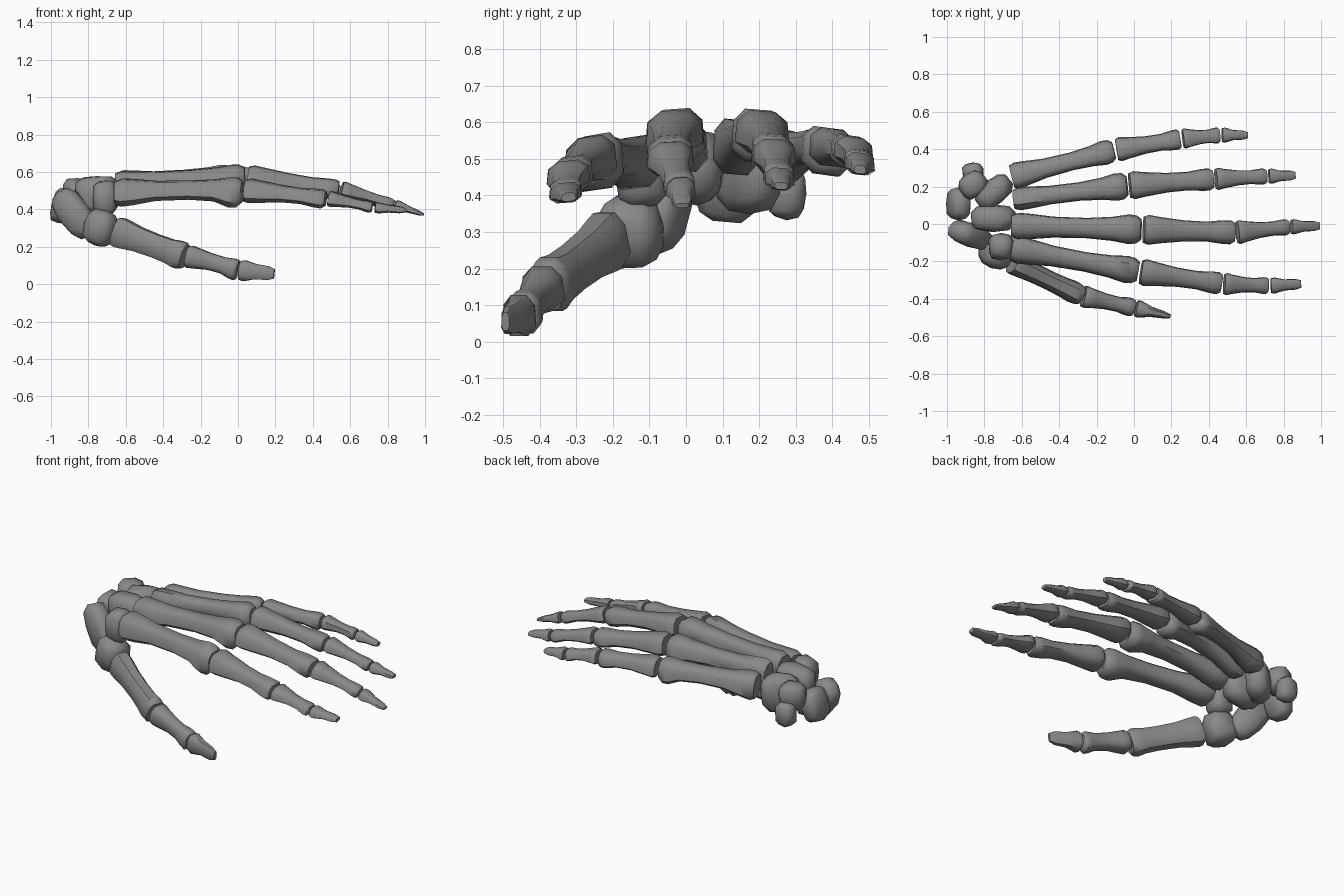
import bpy, bmesh, math, random
from mathutils import Vector, Euler

default = bpy.data.objects.get("Cube")
if default:
    bpy.data.objects.remove(default, do_unlink=True)

random.seed(4)
SIDES = 8
GAP = 0.007

# Shape along a bone: position, width factor, height factor, dorsal lift
METACARPAL = [(0, .85, .85, 0), (.05, 1, 1, 0), (.14, .94, .92, .02), (.32, .76, .7, .14),
              (.58, .72, .66, .2), (.78, .84, .76, .14), (.9, 1.02, 1.04, -.04),
              (.96, .96, 1.02, -.05), (1, .7, .74, -.03)]
THUMB_BASE = [(t, (1 + w) / 2, (1 + h) / 2, 0) for t, w, h, lift in METACARPAL]
PHALANX = [(0, .88, .74, .12), (.06, 1.03, .86, .12), (.18, .93, .82, .12), (.45, .78, .7, .16),
           (.7, .78, .72, .1), (.87, .96, .92, 0), (.96, 1, .97, -.04), (1, .82, .8, -.02)]
TIP = [(0, .88, .88, 0), (.12, 1.03, 1.03, 0), (.45, .82, .86, .03),
       (.82, .95, .95, 0), (1, .75, .7, 0)]

# Dark bone grey
bone_grey = bpy.data.materials.new("bone_grey")
bone_grey.use_nodes = True
GREY = (.25, .25, .25, 1)
bone_grey.diffuse_color = GREY
bone_grey.node_tree.nodes["Principled BSDF"].inputs["Base Color"].default_value = GREY


def finish(bm, name):
    bmesh.ops.recalc_face_normals(bm, faces=bm.faces)
    mesh = bpy.data.meshes.new(name)
    bm.to_mesh(mesh)
    bm.free()
    mesh.materials.append(bone_grey)
    obj = bpy.data.objects.new(name, mesh)
    bpy.context.collection.objects.link(obj)
    bpy.ops.object.select_all(action='DESELECT')
    obj.select_set(True)
    bpy.context.view_layer.objects.active = obj
    bpy.ops.object.shade_smooth_by_angle(angle=math.radians(50))


def squared(value, power):
    return math.copysign(abs(value) ** power, value)


def long_bone(name, start, end, profile, roll):
    """Loft a rounded-square section, rolled about its axis, between two joints."""
    a, b = Vector(start[:3]), Vector(end[:3])
    along = (b - a).normalized()
    a, b = a + along * GAP, b - along * GAP
    side = Vector((0, 0, 1)).cross(along).normalized()
    up = along.cross(side)
    bm = bmesh.new()
    rings = []
    for t, wide, high, lift in profile:
        w = (start[3] + (end[3] - start[3]) * t) * wide / 2
        h = (start[4] + (end[4] - start[4]) * t) * high / 2
        centre = a.lerp(b, t) + up * h * lift
        ring = []
        for i in range(SIDES):
            angle = math.tau * (i + .5) / SIDES
            x, z = squared(math.cos(angle), .72), squared(math.sin(angle), .72)
            # the palm side is a little wider than the back
            z += x * math.tan(math.radians(roll))
            ring.append(bm.verts.new(centre + side * x * w * (1 - .08 * z) + up * z * h))
        rings.append(ring)
    for r, s in zip(rings, rings[1:]):
        for i in range(SIDES):
            j = (i + 1) % SIDES
            bm.faces.new((r[i], r[j], s[j], s[i]))
    bm.faces.new(rings[0])
    bm.faces.new(rings[-1])
    finish(bm, name)


def digit(name, roll, first, joints):
    """Chain of bones from the wrist to the fingertip."""
    count = len(joints) - 1
    labels = ["metacarpal", "proximal_bone", "middle_bone"][:count - 1] + ["tip_bone"]
    profiles = [first] + [PHALANX] * (count - 2) + [TIP]
    for k in range(count):
        long_bone(f"{name}_{labels[k]}", joints[k], joints[k + 1], profiles[k], roll)


def wrist_bone(name, centre, size, tilt=0, turn=0):
    """Chunky, slightly irregular pebble."""
    bm = bmesh.new()
    bmesh.ops.create_icosphere(bm, subdivisions=2, radius=1)
    rotation = Euler((0, math.radians(tilt), math.radians(turn))).to_matrix()
    for v in bm.verts:
        p = Vector([squared(c, .7) * s / 2 for c, s in zip(v.co, size)])
        v.co = Vector(centre) + rotation @ (p * random.uniform(.93, 1.03))
    finish(bm, name)


# Digits: each joint is x, y, z, width, height
digit("thumb", 0, THUMB_BASE, [
    (-.655, -.205, .285, .125, .17), (-.28, -.385, .145, .12, .15),
    (.005, -.45, .075, .1, .12), (.2, -.495, .055, .03, .075)])
digit("index_finger", 8, METACARPAL, [
    (-.66, -.13, .49, .15, .15), (.03, -.255, .495, .145, .155),
    (.475, -.32, .455, .12, .1), (.725, -.33, .41, .09, .06),
    (.9, -.32, .395, .055, .035)])
digit("middle_finger", 4, METACARPAL, [
    (-.66, -.01, .53, .145, .15), (.045, -.03, .57, .16, .15),
    (.545, -.045, .505, .13, .11), (.835, -.015, .425, .085, .065),
    (1, -.01, .37, .05, .02)])
digit("ring_finger", -4, METACARPAL, [
    (-.65, .13, .53, .125, .16), (-.03, .205, .57, .15, .145),
    (.43, .24, .515, .12, .1), (.715, .255, .45, .085, .065),
    (.87, .26, .425, .05, .03)])
digit("little_finger", -8, METACARPAL, [
    (-.66, .25, .51, .145, .15), (-.1, .395, .525, .13, .13),
    (.255, .455, .52, .11, .095), (.465, .475, .49, .085, .065),
    (.615, .475, .47, .045, .035)])

# Wrist
wrist_bone("lunate", (-.94, .11, .42), (.12, .18, .2), 15)
wrist_bone("triquetrum", (-.86, .21, .49), (.16, .14, .16), 0, 35)
wrist_bone("pisiform", (-.86, .275, .405), (.12, .11, .15))
wrist_bone("hamate", (-.75, .17, .465), (.22, .14, .23), 0, 40)
wrist_bone("capitate", (-.755, .03, .48), (.25, .15, .21))
wrist_bone("scaphoid", (-.875, -.06, .375), (.31, .13, .17), 52, -20)
wrist_bone("trapezoid", (-.71, -.12, .46), (.14, .15, .2))
wrist_bone("trapezium", (-.735, -.15, .3), (.18, .18, .2), 20, -20)
